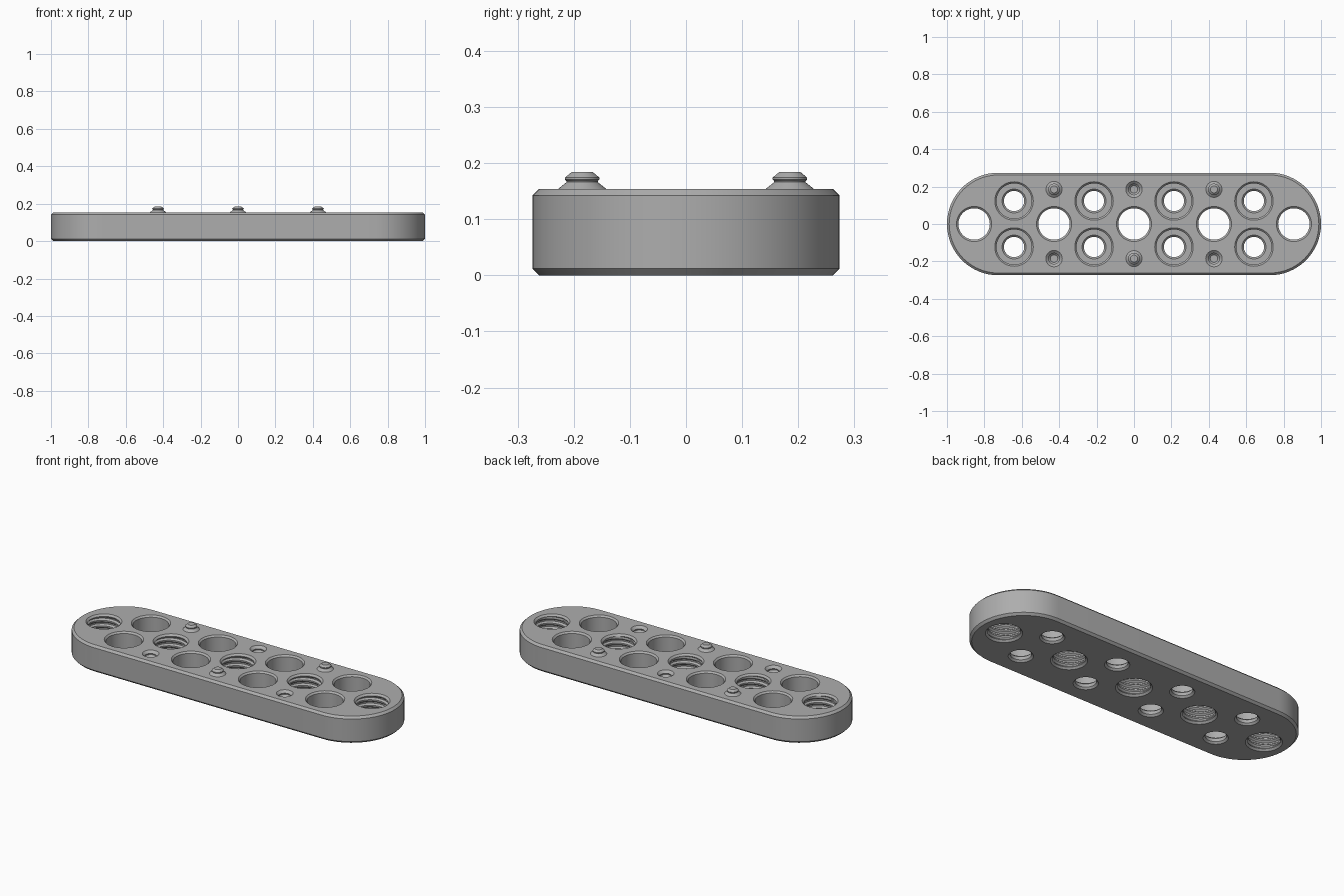
import bpy, bmesh, math

if "Cube" in bpy.data.objects:
    bpy.data.objects.remove(bpy.data.objects["Cube"])

TOP, PITCH_X = 0.154, 0.4275
gray = bpy.data.materials.new("warm_gray")
gray.diffuse_color = (0.42, 0.42, 0.42, 1)
gray.use_nodes = True
gray.node_tree.nodes["Principled BSDF"].inputs["Base Color"].default_value = gray.diffuse_color


def make_object(name, bm):
    bmesh.ops.recalc_face_normals(bm, faces=bm.faces)
    me = bpy.data.meshes.new(name)
    bm.to_mesh(me)
    bm.free()
    me.materials.append(gray)
    ob = bpy.data.objects.new(name, me)
    bpy.context.collection.objects.link(ob)
    return ob


def skin(bm, rings):
    # Bridge closed rings of points and cap both ends
    vs = [[bm.verts.new(p) for p in ring] for ring in rings]
    n = len(vs[0])
    for a, b in zip(vs, vs[1:]):
        for i in range(n):
            j = (i + 1) % n
            bm.faces.new((a[i], a[j], b[j], b[i]))
    bm.faces.new(vs[0][::-1])
    bm.faces.new(vs[-1])


def circle(x, y, r, z, n):
    return [(x + r * math.cos(2 * math.pi * i / n),
             y + r * math.sin(2 * math.pi * i / n), z) for i in range(n)]


def lathe(bm, x, y, profile, n=48):
    skin(bm, [circle(x, y, r, z, n) for r, z in profile])


def stadium(r, z, n=32):
    pts = []
    for side in (1, -1):
        for i in range(n + 1):
            a = math.pi * i / n - side * math.pi / 2
            pts.append((side * 0.726 + r * math.cos(a), r * math.sin(a), z))
    return pts


def threaded_hole(bm, x, n=48, pitch=0.032, steps=8):
    # Helical rows, fading into a chamfer at both mouths
    lo, hi, r0, depth = 0.010, TOP - 0.010, 0.084, 0.010
    wave = [0, 0, 0.5, 1, 1, 1, 0.5, 0]
    rows = int((hi - lo) / pitch * steps) + steps + 2
    tmp = bmesh.new()
    grid = []
    for k in range(-steps, rows):
        ring = []
        for i in range(n + 1):
            a = 2 * math.pi * i / n
            z = min(hi, max(lo, lo + (k + steps * i / n) * pitch / steps))
            fade = min(1, (z - lo) / 0.012, (hi - z) / 0.012)
            r = r0 + depth * wave[k % steps] * fade
            ring.append(tmp.verts.new((x + r * math.cos(a), r * math.sin(a), z)))
        grid.append(ring)
    for a, b in zip(grid, grid[1:]):
        for i in range(n):
            tmp.faces.new((a[i], a[i + 1], b[i + 1], b[i]))
    # Flared mouths extending past the plate
    for z, s in ((lo, -1), (hi, 1)):
        rings = [[tmp.verts.new(p) for p in circle(x, 0, r, z + s * d, n)]
                 for r, d in ((r0, 0), (0.094, 0.010), (0.094, 0.04))]
        for a, b in zip(rings, rings[1:]):
            for i in range(n):
                j = (i + 1) % n
                tmp.faces.new((a[i], a[j], b[j], b[i]))
        tmp.faces.new(rings[-1])
    bmesh.ops.remove_doubles(tmp, verts=tmp.verts, dist=1e-5)
    bmesh.ops.dissolve_degenerate(tmp, edges=tmp.edges, dist=1e-6)
    me = bpy.data.meshes.new("thread_tmp")
    tmp.to_mesh(me)
    tmp.free()
    bm.from_mesh(me)
    bpy.data.meshes.remove(me)


# Chamfered plate
bm = bmesh.new()
skin(bm, [stadium(0.262, 0), stadium(0.274, 0.012),
          stadium(0.274, TOP - 0.012), stadium(0.262, TOP)])
plate = make_object("plate", bm)

# Cutter holding every hole
bm = bmesh.new()
for i in range(-2, 3):
    threaded_hole(bm, i * PITCH_X)
for i in (-1.5, -0.5, 0.5, 1.5):
    for y in (-0.123, 0.123):
        lathe(bm, i * PITCH_X, y,
              [(0.064, -0.05), (0.064, 0), (0.054, 0.010), (0.054, 0.028),
               (0.064, 0.038), (0.094, 0.038), (0.094, TOP - 0.009),
               (0.103, TOP), (0.103, 0.2)])
for i, side in ((-1, -1), (0, 1), (1, -1)):
    lathe(bm, i * PITCH_X, side * 0.185,
          [(0.020, TOP - 0.033), (0.032, TOP - 0.021), (0.032, TOP - 0.017),
           (0.029, TOP - 0.013), (0.044, TOP), (0.044, 0.2)], 32)
cutter = make_object("hole_cutter", bm)
cutter.hide_render = True

mod = plate.modifiers.new("holes", 'BOOLEAN')
mod.operation = 'DIFFERENCE'
mod.solver = 'EXACT'
mod.object = cutter
bpy.context.view_layer.objects.active = plate
plate.select_set(True)
bpy.ops.object.modifier_apply(modifier=mod.name)
bpy.data.objects.remove(cutter)

# Snap pins
pins = []
for i, side in ((-1, 1), (0, -1), (1, 1)):
    bm = bmesh.new()
    lathe(bm, i * PITCH_X, side * 0.185,
          [(0.043, TOP - 0.004), (0.043, TOP), (0.028, 0.166), (0.028, 0.168),
           (0.031, 0.171), (0.031, 0.174), (0.019, 0.184)], 32)
    pins.append(make_object("snap_pin", bm))

# Smooth round walls, keep chamfers crisp
for ob in [plate] + pins:
    bpy.ops.object.select_all(action='DESELECT')
    ob.select_set(True)
    bpy.context.view_layer.objects.active = ob
    bpy.ops.object.shade_smooth_by_angle(angle=math.radians(25))
